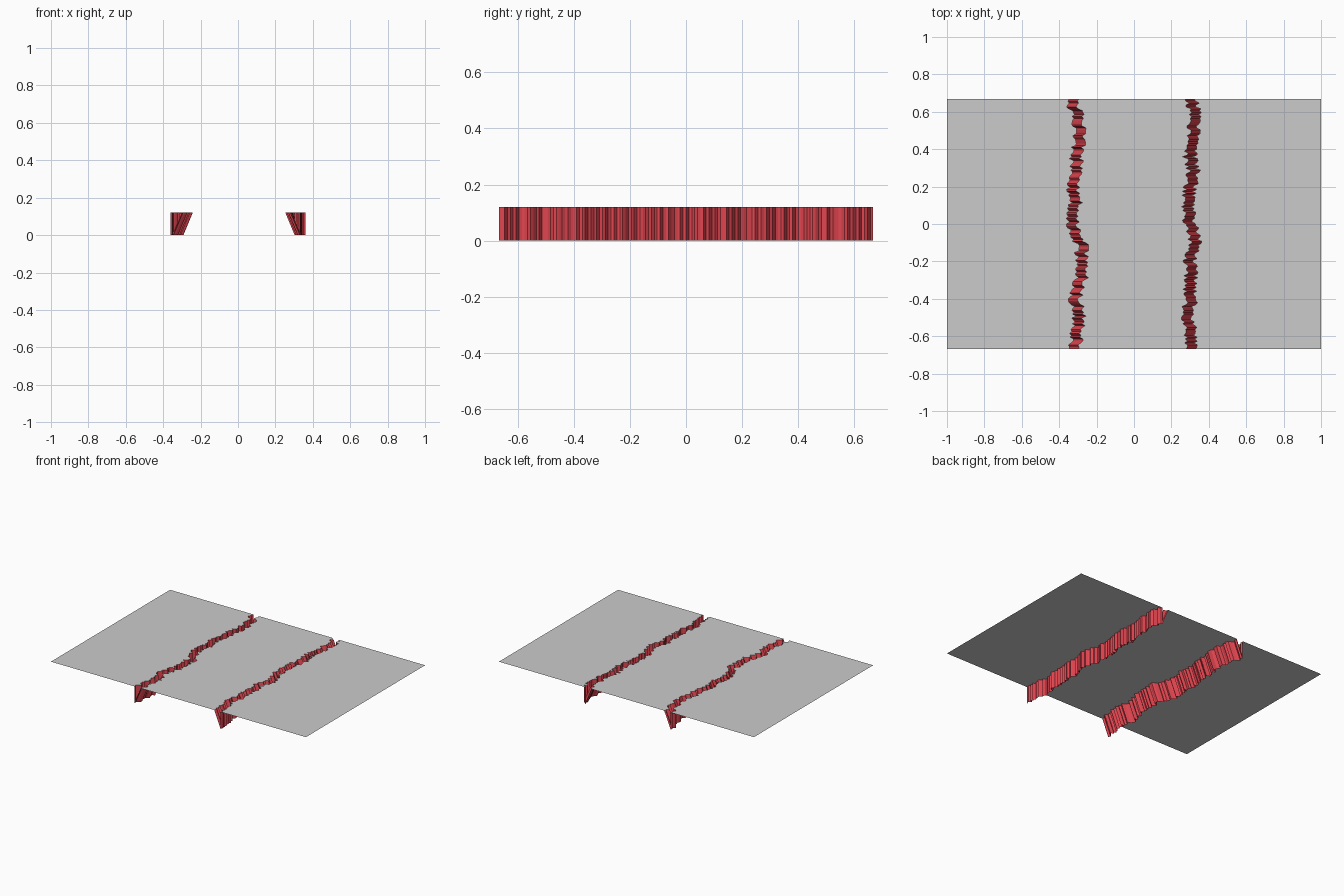
import bpy, bmesh, random

if "Cube" in bpy.data.objects:
    bpy.data.objects.remove(bpy.data.objects["Cube"])

random.seed(4)
TOP, HALF_X, HALF_Y, GAP, N = 0.12, 1.0, 0.667, 0.05, 130

red = bpy.data.materials.new("red_rock")
red.diffuse_color = (0.75, 0.06, 0.08, 1)
red.use_nodes = True
red.node_tree.nodes["Principled BSDF"].inputs["Base Color"].default_value = red.diffuse_color

# Centre lines of the two fissures, as (y, x) control points from back to front
LEFT = [(.667, -.313), (.62, -.323), (.58, -.297), (.45, -.291), (.35, -.307), (.2, -.323),
        (.12, -.313), (.03, -.334), (-.05, -.313), (-.12, -.275), (-.2, -.286), (-.26, -.275),
        (-.32, -.29), (-.4, -.318), (-.45, -.291), (-.55, -.302), (-.667, -.313)]
RIGHT = [(.667, .307), (.6, .323), (.5, .318), (.36, .297), (.28, .318), (.2, .302),
         (.11, .286), (0, .302), (-.1, .334), (-.18, .297), (-.25, .307), (-.35, .297),
         (-.4, .307), (-.5, .281), (-.56, .297), (-.667, .302)]


def jagged(points, shift, low, high):
    """Resample a path at even y steps and add a fine ragged wobble."""
    out = []
    for i in range(N + 1):
        y = HALF_Y - 2 * HALF_Y * i / N
        for (ya, xa), (yb, xb) in zip(points, points[1:]):
            if y >= yb - 1e-6:
                x = xa + (xb - xa) * (ya - y) / (ya - yb)
                break
        x += shift + random.uniform(-0.015, 0.015)
        out.append((min(max(x, low), high), y))
    return out


def strip(name, a, za, b, zb, mat=None):
    """Ribbon of flat quads between two paths at two heights."""
    bm = bmesh.new()
    va = [bm.verts.new((x, y, za)) for x, y in a]
    vb = [bm.verts.new((x, y, zb)) for x, y in b]
    for i in range(len(a) - 1):
        bm.faces.new((va[i], va[i + 1], vb[i + 1], vb[i]))
    me = bpy.data.meshes.new(name)
    bm.to_mesh(me)
    bm.free()
    ob = bpy.data.objects.new(name, me)
    bpy.context.collection.objects.link(ob)
    if mat:
        me.materials.append(mat)


def offset(path, dx):
    return [(x + dx, y) for x, y in path]


left = jagged(LEFT, -GAP / 2, -0.362, -0.292)
right = jagged(RIGHT, GAP / 2, 0.303, 0.36)
left_in, right_in = offset(left, GAP), offset(right, -GAP)

# Ground plates either side of and between the fissures
strip("left_plate", [(-HALF_X, y) for _, y in left], TOP, left, TOP)
strip("middle_plate", left_in, TOP, right_in, TOP)
strip("right_plate", right, TOP, [(HALF_X, y) for _, y in right], TOP)

# Fissure walls: upright outside, sloping inside, meeting at the bottom
strip("left_upright_wall", left, 0, left, TOP, red)
strip("left_sloping_wall", left, 0, left_in, TOP, red)
strip("right_upright_wall", right, TOP, right, 0, red)
strip("right_sloping_wall", right_in, TOP, right, 0, red)
